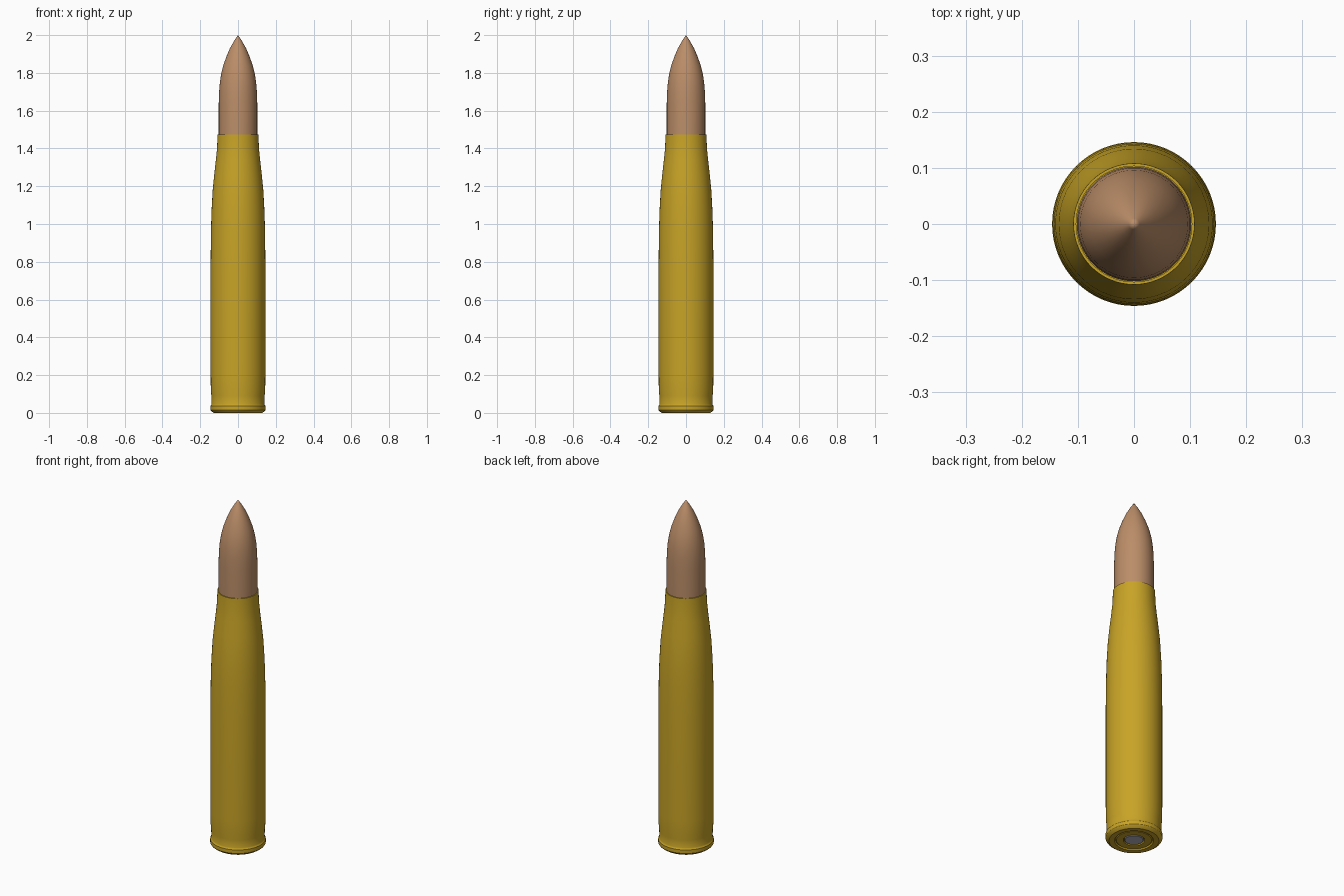
import bpy, bmesh, math

if "Cube" in bpy.data.objects:
    bpy.data.objects.remove(bpy.data.objects["Cube"])

SIDES = 64


def material(name, rgb):
    m = bpy.data.materials.new(name)
    m.diffuse_color = (*rgb, 1)
    m.use_nodes = True
    m.node_tree.nodes["Principled BSDF"].inputs["Base Color"].default_value = m.diffuse_color
    return m


def lathe(name, profile, mat):
    """Revolve (radius, z) points about the z axis; radius 0 becomes a pole."""
    bm = bmesh.new()
    pts = [bm.verts.new((r, 0, z)) for r, z in profile]
    edges = [bm.edges.new(p) for p in zip(pts, pts[1:])]
    bmesh.ops.spin(bm, geom=pts + edges, axis=(0, 0, 1), cent=(0, 0, 0),
                   angle=math.tau, steps=SIDES)
    bmesh.ops.remove_doubles(bm, verts=bm.verts, dist=1e-5)
    bmesh.ops.recalc_face_normals(bm, faces=bm.faces)
    me = bpy.data.meshes.new(name)
    bm.to_mesh(me)
    bm.free()
    me.materials.append(mat)
    ob = bpy.data.objects.new(name, me)
    bpy.context.collection.objects.link(ob)
    bpy.context.view_layer.objects.active = ob
    ob.select_set(True)
    bpy.ops.object.shade_smooth_by_angle(angle=math.radians(30))
    ob.select_set(False)
    return ob


brass = material("brass", (0.58, 0.37, 0.02))
copper = material("copper", (0.50, 0.27, 0.14))
steel = material("primer_grey", (0.45, 0.45, 0.52))

# Case: base with shallow ring groove, rim, long body, shoulder, neck, mouth
lathe("case", [
    (0, 0.02), (0.055, 0.02), (0.055, 0.003), (0.09, 0.003), (0.095, 0.008),
    (0.10, 0.0), (0.128, 0.0), (0.142, 0.01), (0.146, 0.016), (0.146, 0.036),
    (0.142, 0.041), (0.140, 0.046), (0.141, 0.09), (0.144, 0.125),
    (0.145, 0.2), (0.145, 0.8), (0.143, 0.97), (0.140, 1.07), (0.134, 1.18),
    (0.126, 1.26), (0.117, 1.34), (0.111, 1.40), (0.108, 1.475),
    (0.103, 1.475), (0.103, 1.43)], brass)

# Primer: disc seated in the base
lathe("primer", [(0, 0.003), (0.046, 0.003), (0.05, 0.006), (0.05, 0.02)], steel)

# Bullet: straight shank and pointed nose
lathe("bullet", [
    (0, 1.43), (0.102, 1.43), (0.102, 1.64), (0.100, 1.70), (0.096, 1.75),
    (0.089, 1.795), (0.078, 1.84), (0.062, 1.885), (0.043, 1.93),
    (0.022, 1.967), (0.010, 1.985), (0, 2.0)], copper)
